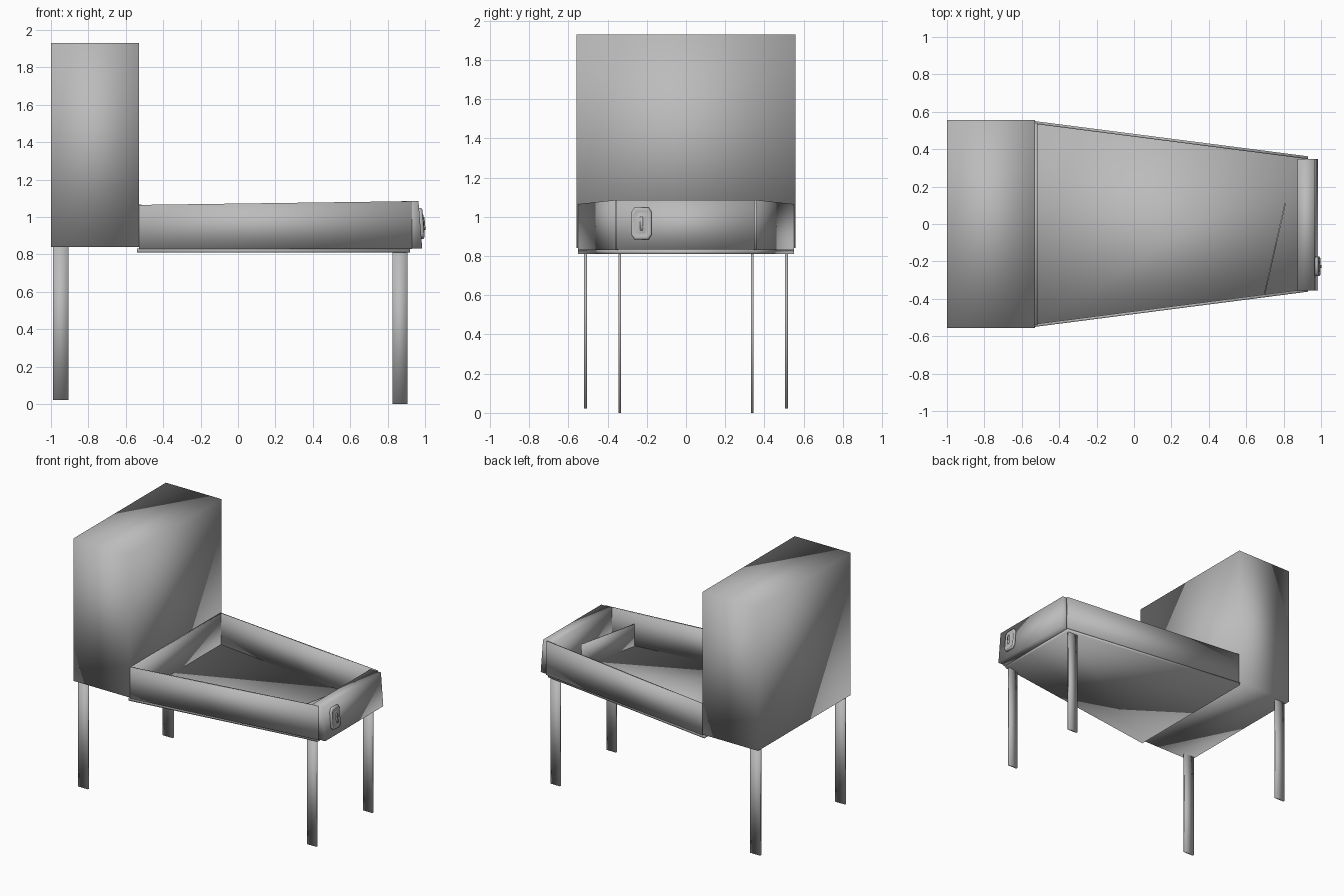
import bpy
import bmesh

cube = bpy.data.objects.get("Cube")
if cube:
    bpy.data.objects.remove(cube, do_unlink=True)

grey = bpy.data.materials.new("plain grey")
grey.use_nodes = True
colour = (0.5, 0.5, 0.5, 1)
grey.diffuse_color = colour
grey.node_tree.nodes["Principled BSDF"].inputs["Base Color"].default_value = colour


def finish(name, bm):
    """Turn a bmesh into a soft shaded grey object."""
    bmesh.ops.recalc_face_normals(bm, faces=bm.faces)
    mesh = bpy.data.meshes.new(name)
    bm.to_mesh(mesh)
    bm.free()
    mesh.materials.append(grey)
    mesh.shade_smooth()
    obj = bpy.data.objects.new(name, mesh)
    bpy.context.collection.objects.link(obj)
    return obj


def loft(name, rings):
    """Join matching closed rings of points and cap both ends."""
    bm = bmesh.new()
    loops = [[bm.verts.new(p) for p in ring] for ring in rings]
    n = len(loops[0])
    for low, high in zip(loops, loops[1:]):
        for i in range(n):
            j = (i + 1) % n
            bm.faces.new((low[i], low[j], high[j], high[i]))
    bm.faces.new(loops[0])
    bm.faces.new(loops[-1])
    return finish(name, bm)


def prism(name, outline, bottom, top):
    """Extrude a plan outline; top and bottom heights are functions of x."""
    return loft(name, [[(x, y, h(x)) for x, y in outline] for h in (bottom, top)])


def box(name, x0, x1, y0, y1, z0, z1):
    outline = [(x0, y0), (x1, y0), (x1, y1), (x0, y1)]
    return prism(name, outline, lambda x: z0, lambda x: z1)


def rim(x):
    """Height of the cabinet rim, rising gently to the front."""
    return 1.065 + 0.02 * (x + 0.53) / 1.46


# Tall back box
box("back_box", -1, -0.53, -0.557, 0.557, 0.84, 1.93)

# Tapered cabinet floor
prism("cabinet_floor", [(-0.54, -0.55), (0.92, -0.35), (0.92, 0.35), (-0.54, 0.55)],
      lambda x: 0.81, lambda x: 0.832)

# Slanting side walls
for side, s in (("right", -1), ("left", 1)):
    prism(side + "_wall",
          [(-0.53, s * 0.55), (0.93, s * 0.362), (0.93, s * 0.347), (-0.53, s * 0.535)],
          lambda x: 0.83, rim)

# Wall against the back box
box("rear_wall", -0.53, -0.517, -0.54, 0.54, 0.83, 1.066)

# Front block with a sloping face
loft("front_block", [
    [(0.875, y, 0.832), (0.985, y, 0.832), (0.965, y, 1.085), (0.875, y, 1.085)]
    for y in (-0.355, 0.348)])

# Angled divider standing on the floor
prism("divider", [(0.695, -0.37), (0.702, -0.372), (0.812, 0.11), (0.805, 0.112)],
      lambda x: 0.83, lambda x: 1.0)


def door_ring(depth, width, height):
    """Rounded rectangle lying on the sloping front face."""
    ring = []
    for a, b in ((1, .7), (.7, 1), (-.7, 1), (-1, .7),
                 (-1, -.7), (-.7, -1), (.7, -1), (1, -.7)):
        z = 0.966 + b * height
        ring.append((0.974 + depth - 0.08 * (z - 0.966), -0.227 + a * width, z))
    return ring


# Coin door with a raised middle and a slot
loft("coin_door", [door_ring(-0.004, 0.052, 0.082), door_ring(0.012, 0.052, 0.082),
                   door_ring(0.018, 0.044, 0.072), door_ring(0.012, 0.036, 0.062),
                   door_ring(0.02, 0.02, 0.045)])
loft("coin_slot", [door_ring(0.012, 0.008, 0.035), door_ring(0.026, 0.008, 0.035)])

# Flat board legs
for side, s in (("right", -1), ("left", 1)):
    box("rear_leg_" + side, -0.99, -0.905, s * 0.512 - 0.007, s * 0.512 + 0.007, 0.022, 0.85)
    box("front_leg_" + side, 0.825, 0.905, s * 0.338 - 0.007, s * 0.338 + 0.007, 0, 0.815)
